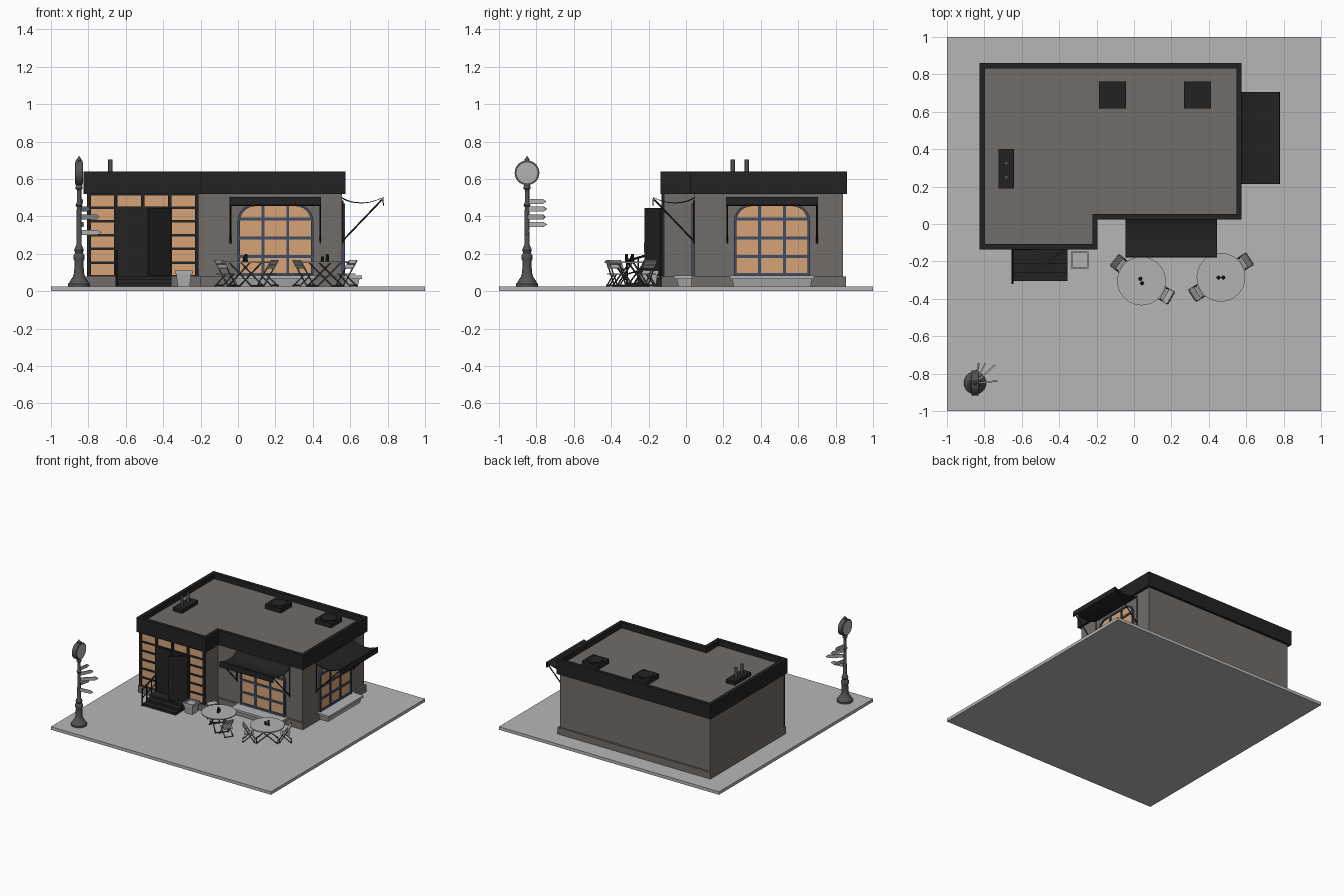
import bpy, bmesh, math
from mathutils import Matrix, Vector

if "Cube" in bpy.data.objects:
    bpy.data.objects.remove(bpy.data.objects["Cube"])


def material(name, r, g, b):
    m = bpy.data.materials.new(name)
    m.diffuse_color = (r, g, b, 1)
    m.use_nodes = True
    m.node_tree.nodes["Principled BSDF"].inputs["Base Color"].default_value = m.diffuse_color
    return m


PAVING = material("paving grey", 0.47, 0.47, 0.47)
WALL = material("warm grey wall", 0.165, 0.15, 0.138)
DARK = material("charcoal", 0.016, 0.016, 0.016)
GLASS = material("warm amber glass", 0.68, 0.37, 0.185)
BLUE = material("slate blue frame", 0.05, 0.075, 0.125)
IRON = material("iron grey", 0.085, 0.085, 0.085)
PALE = material("pale grey", 0.45, 0.45, 0.45)


def box(bm, x0, x1, y0, y1, z0, z1):
    m = Matrix.Translation(((x0 + x1) / 2, (y0 + y1) / 2, (z0 + z1) / 2))
    bmesh.ops.create_cube(bm, size=1, matrix=m @ Matrix.Diagonal((x1 - x0, y1 - y0, z1 - z0, 1)))


def rod(bm, a, b, r, n=8, r2=None):
    a, b = Vector(a), Vector(b)
    m = Matrix.Translation((a + b) / 2) @ (b - a).to_track_quat('Z', 'Y').to_matrix().to_4x4()
    bmesh.ops.create_cone(bm, cap_ends=True, segments=n, radius1=r, radius2=r if r2 is None else r2,
                          depth=(b - a).length, matrix=m)


def skin(bm, loops, closed=False):
    """Join equal point loops by quads; cap the ends, or close round into a ring."""
    vs = [[bm.verts.new(p) for p in lp] for lp in loops]
    n = len(vs[0])
    for a, b in zip(vs, vs[1:] + (vs[:1] if closed else [])):
        for i in range(n):
            bm.faces.new((a[i], a[(i + 1) % n], b[(i + 1) % n], b[i]))
    if not closed:
        bm.faces.new(vs[0])
        bm.faces.new(vs[-1])


def finish(name, bm, mat, m=Matrix(), smooth=False):
    bmesh.ops.recalc_face_normals(bm, faces=bm.faces[:])
    me = bpy.data.meshes.new(name)
    bm.to_mesh(me)
    bm.free()
    me.materials.append(mat)
    ob = bpy.data.objects.new(name, me)
    bpy.context.collection.objects.link(ob)
    ob.matrix_world = m
    if smooth:
        bpy.ops.object.select_all(action='DESELECT')
        ob.select_set(True)
        bpy.context.view_layer.objects.active = ob
        bpy.ops.object.shade_smooth_by_angle(angle=math.radians(35))
    return ob


def boxes(name, mat, *dims, m=Matrix()):
    bm = bmesh.new()
    for d in dims:
        box(bm, *d)
    return finish(name, bm, mat, m)


def place(x, y, deg=0, z=0):
    return Matrix.Translation((x, y, z)) @ Matrix.Rotation(math.radians(deg), 4, 'Z')


def plan(d, z):
    """L-shaped building outline, grown by d."""
    l, r, n, f, g, b = -.805 - d, .555 + d, -.215 + d, -.115 - d, .045 - d, .84 + d
    return [(x, y, z) for x, y in ((l, f), (n, f), (n, g), (r, g), (r, b), (l, b))]


# Ground and building shell
boxes("paving_slab", PAVING, (-1, 1, -1, 1, 0, .025))
for name, mat, d, z0, z1 in (("walls", WALL, 0, .025, .595), ("plinth", WALL, .015, .025, .08)):
    bm = bmesh.new()
    skin(bm, [plan(d, z0), plan(d, z1)])
    finish(name, bm, mat)
bm = bmesh.new()
skin(bm, [plan(.021, .52), plan(.021, .64), plan(-.008, .64), plan(-.008, .52)], True)
finish("parapet", bm, DARK)

# Roof equipment
for x in (-.115, .34):
    bm = bmesh.new()
    box(bm, x - .073, x + .073, .617, .763, .595, .632)
    rod(bm, (x, .69, .63), (x, .69, .638), .062, 24)
    finish("roof_fan_unit", bm, DARK)
boxes("flue_base", DARK, (-.725, -.642, .19, .40, .595, .625))
bm = bmesh.new()
for y in (.25, .325):
    rod(bm, (-.683, y, .62), (-.683, y, .705), .011, 12)
finish("flue_pipes", bm, IRON, smooth=True)

# Shopfront glazing grid, left front
boxes("shopfront_glass", GLASS, (-.80, -.22, -.121, -.114, .08, .52))
xs = [-.797 + i * .144 for i in range(5)]
zs = [.08 + i * .0733 for i in range(7)]
boxes("shopfront_bars", DARK, *[(x - .01, x + .01, -.13, -.114, .08, .52) for x in xs],
      *[(-.80, -.22, -.127, -.114, z - .007, z + .007) for z in zs])

# Double door, right leaf open
boxes("door_surround", DARK, (-.657, -.353, -.132, -.114, .08, .452))
boxes("closed_door_leaf", DARK, (-.648, -.507, -.138, -.13, .082, .445))
leaf = place(-.365, -.133, 36.5)
boxes("open_door_leaf", DARK, (-.143, 0, -.006, .006, .082, .445), m=leaf)
boxes("door_handle", IRON, (-.132, -.126, -.016, .016, .21, .26), m=leaf)

# Entrance steps and handrail
boxes("entrance_steps", DARK, (-.655, -.355, -.215, -.12, .025, .08),
      (-.655, -.355, -.26, -.12, .025, .062), (-.655, -.355, -.305, -.12, .025, .043))
bm = bmesh.new()
rod(bm, (-.65, -.32, .16), (-.65, -.135, .215), .006)
rod(bm, (-.65, -.32, .09), (-.65, -.135, .145), .004)
for y in (-.315, -.255, -.195, -.14):
    rod(bm, (-.65, y, .03), (-.65, y, .16 + (y + .32) * .3), .005)
finish("step_handrail", bm, DARK)


# Arched windows with sill and awning; local front is -y
def arch(w, top, r, y):
    pts = [(-w, y, .08), (w, y, .08)]
    for cx, a0 in ((w - r, 0), (r - w, 90)):
        for k in range(7):
            a = math.radians(a0 + k * 15)
            pts.append((cx + r * math.cos(a), y, top - r + r * math.sin(a)))
    return pts


def window(m):
    bm = bmesh.new()
    skin(bm, [arch(.198, .463, .09, .005), arch(.198, .463, .09, -.006)])
    finish("window_glass", bm, GLASS, m)
    bm = bmesh.new()
    skin(bm, [arch(.203, .468, .095, .005), arch(.203, .468, .095, -.016),
              arch(.19, .455, .082, -.016), arch(.19, .455, .082, .005)], True)
    for x in (-.066, .066):
        box(bm, x - .008, x + .008, -.014, 0, .08, .46)
    for z in (.09, .185, .285, .385):
        box(bm, -.195, .195, -.013, 0, z - .008, z + .008)
    finish("window_frame", bm, BLUE, m)
    # Sill tapering downward
    bm = bmesh.new()
    skin(bm, [[(-w, .01, z), (w, .01, z), (w, -d, z), (-w, -d, z)]
              for w, d, z in ((.205, .085, .025), (.215, .095, .066), (.225, .108, .066), (.225, .108, .083))])
    finish("window_sill", bm, PALE, m)
    # Sagging awning sheet with valance and wall struts
    prof = [(0, .503), (.03, .488), (.06, .479), (.11, .474), (.155, .479), (.19, .49), (.222, .503), (.225, .46)]
    bm = bmesh.new()
    up = [(d, z) for d, z in prof] + [(d - .005, z - .005) for d, z in reversed(prof)]
    skin(bm, [[(x, -d, z) for d, z in up] for x in (-.245, .245)])
    finish("awning_sheet", bm, DARK, m, smooth=True)
    bm = bmesh.new()
    for x in (-.24, .24):
        rod(bm, (x, -.215, .49), (x, 0, .265), .0045)
        rod(bm, (x, -.004, .255), (x, -.004, .485), .0045)
    finish("awning_struts", bm, DARK, m)


window(place(.2, .045))
window(place(.555, .46, 90))

# Square tapered planter
bm = bmesh.new()
skin(bm, [[(-.29 + sx * h, -.193 + sy * h, z) for sx, sy in ((-1, -1), (1, -1), (1, 1), (-1, 1))]
          for h, z in ((.032, .025), (.04, .092), (.046, .092), (.046, .112), (.038, .112), (.038, .1))])
finish("planter", bm, PALE)


# Cafe tables and folding chairs
def table(m):
    bm = bmesh.new()
    rod(bm, (0, 0, .152), (0, 0, .16), .13, 40)
    finish("table_top", bm, PALE, m, smooth=True)
    bm = bmesh.new()
    for s in (-1, 1):
        for t in (-1, 1):
            rod(bm, (t * .08, s * .05, .027), (-t * .07, s * .05, .153), .0045)
        rod(bm, (s * .08, -.05, .03), (s * .08, .05, .03), .004)
    finish("table_legs", bm, IRON, m)
    bm = bmesh.new()
    for x, y, h in ((-.01, .008, .2), (.012, -.006, .185)):
        rod(bm, (x, y, .16), (x, y, h), .01, 10, .007)
    finish("table_shakers", bm, DARK, m)


def chair(m):
    bm = bmesh.new()
    for x in (-.036, .036):
        rod(bm, (x, .05, .027), (x, -.038, .165), .0035)
        rod(bm, (x * .9, -.04, .027), (x * .9, .035, .092), .0035)
    for y in (-.04, .05):
        rod(bm, (-.036, y, .032), (.036, y, .032), .003)
    finish("chair_frame", bm, IRON, m)
    bm = bmesh.new()
    for k in range(4):
        y = -.022 + k * .019
        box(bm, -.037, .037, y - .007, y + .007, .09, .095)
    for z, y in ((.132, -.019), (.154, -.033)):
        skin(bm, [[(x, y + .006, z - .01), (x, y + .011, z - .007), (x, y - .003, z + .012), (x, y - .008, z + .009)]
                  for x in (-.04, .04)])
    finish("chair_slats", bm, PALE, m)


for tx, ty, seats in ((.04, -.305, (142, -30)), (.465, -.285, (213, 33))):
    table(place(tx, ty, seats[0]))
    for a in seats:
        # chair turned so its local front (+y) meets the table
        chair(place(tx, ty, a + 90) @ Matrix.Translation((0, -.142, 0)))

# Street clock: turned post
post = [(.06, .025), (.06, .04), (.05, .05), (.042, .065), (.034, .075), (.026, .10), (.024, .16), (.03, .175),
        (.03, .19), (.02, .205), (.026, .22), (.014, .25), (.012, .45), (.019, .46), (.012, .475), (.012, .54),
        (.02, .55), (.014, .575)]
P = place(-.85, -.85)
bm = bmesh.new()
N = 20
skin(bm, [[(r * math.cos(2 * math.pi * k / N), r * math.sin(2 * math.pi * k / N), z) for k in range(N)]
          for r, z in post])
finish("clock_post", bm, IRON, P, smooth=True)
bm = bmesh.new()
rod(bm, (-.019, 0, .633), (.019, 0, .633), .066, 32)
rod(bm, (0, 0, .69), (0, 0, .708), .014, 12)
rod(bm, (0, 0, .706), (0, 0, .724), .011, 12, .001)
finish("clock_case", bm, IRON, P, smooth=True)
bm = bmesh.new()
rod(bm, (-.022, 0, .633), (.022, 0, .633), .056, 32)
finish("clock_faces", bm, PALE, P, smooth=True)

# Pointed direction boards fanned round the post
for z, a, n in ((.48, 80, .105), (.44, 62, .12), (.397, 42, .145), (.357, 78, .11), (.315, 5, .12)):
    bm = bmesh.new()
    skin(bm, [[(0, y, -.013), (n - .02, y, -.013), (n, y, 0), (n - .02, y, .013), (0, y, .013)]
              for y in (-.004, .004)])
    finish("direction_board", bm, PALE, place(-.85, -.85, a, z))
